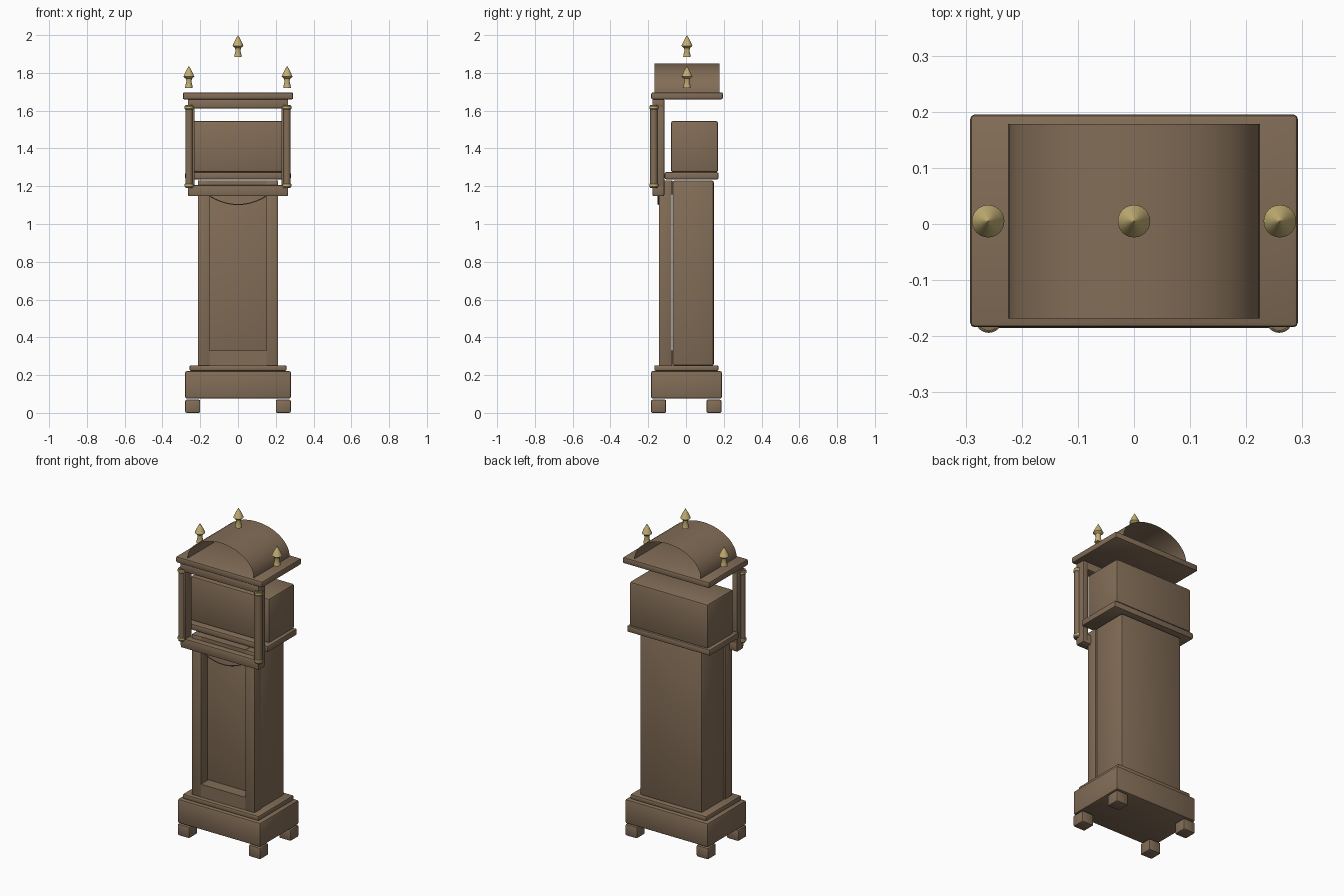
import bpy, bmesh, math

cube = bpy.data.objects.get("Cube")
if cube:
    bpy.data.objects.remove(cube, do_unlink=True)


def make_material(name, rgb):
    mat = bpy.data.materials.new(name)
    mat.use_nodes = True
    mat.diffuse_color = (*rgb, 1)
    mat.node_tree.nodes["Principled BSDF"].inputs["Base Color"].default_value = (*rgb, 1)
    return mat


WOOD = make_material("brown wood", (0.225, 0.153, 0.095))
BRASS = make_material("brass", (0.56, 0.44, 0.18))


def finish(name, bm, mat, angle=35):
    mesh = bpy.data.meshes.new(name)
    bm.to_mesh(mesh)
    bm.free()
    mesh.materials.append(mat)
    obj = bpy.data.objects.new(name, mesh)
    bpy.context.collection.objects.link(obj)
    bpy.ops.object.select_all(action='DESELECT')
    obj.select_set(True)
    bpy.context.view_layer.objects.active = obj
    bpy.ops.object.shade_smooth_by_angle(angle=math.radians(angle))
    return obj


def box(name, x, y, z, bevel=0.008):
    """Rounded box between the given (min, max) pairs."""
    bm = bmesh.new()
    bmesh.ops.create_cube(bm, size=1)
    for v in bm.verts:
        v.co = [lo + (c + 0.5) * (hi - lo) for c, (lo, hi) in zip(v.co, (x, y, z))]
    if bevel:
        bmesh.ops.bevel(bm, geom=bm.edges[:], offset=bevel, segments=2,
                        profile=0.5, affect='EDGES')
    return finish(name, bm, WOOD)


def wide_box(name, half, y, z, bevel=0.008):
    return box(name, (-half, half), y, z, bevel)


def turned(name, profile, at, mat, sides=24):
    """Lathe a (radius, height) profile around a vertical axis."""
    bm = bmesh.new()
    rings = []
    for r, h in profile:
        rings.append([bm.verts.new((at[0] + r * math.cos(math.tau * i / sides),
                                    at[1] + r * math.sin(math.tau * i / sides),
                                    at[2] + h)) for i in range(sides)])
    for a, b in zip(rings, rings[1:]):
        for i in range(sides):
            j = (i + 1) % sides
            bm.faces.new((a[i], a[j], b[j], b[i]))
    bm.faces.new(rings[0][::-1])
    bm.faces.new(rings[-1])
    bmesh.ops.remove_doubles(bm, verts=bm.verts, dist=1e-5)
    return finish(name, bm, mat)


SIDES = (("right", -1), ("left", 1))


def span(side, a, b):
    return tuple(sorted((side * a, side * b)))


# Feet and plinth
for label, s in SIDES:
    box(f"front_{label}_foot", span(s, 0.2, 0.28), (-0.185, -0.105), (0, 0.07))
    box(f"back_{label}_foot", span(s, 0.2, 0.28), (0.108, 0.188), (0, 0.07))
wide_box("plinth", 0.28, (-0.185, 0.19), (0.075, 0.222), 0.01)
wide_box("plinth_moulding", 0.257, (-0.168, 0.172), (0.222, 0.252))

# Trunk with an open frame around the recessed front panel
wide_box("trunk", 0.21, (-0.072, 0.147), (0.25, 1.23), 0.01)
for label, s in SIDES:
    box(f"{label}_trunk_stile", span(s, 0.15, 0.212), (-0.143, -0.076), (0.25, 1.23), 0.003)
wide_box("trunk_bottom_rail", 0.15, (-0.143, -0.072), (0.25, 0.33), 0)
wide_box("trunk_top_rail", 0.15, (-0.143, -0.072), (1.155, 1.23), 0)

# Thin curved trim hanging under the hood rail
curve = bpy.data.curves.new("panel_arc_trim", 'CURVE')
curve.dimensions = '3D'
curve.bevel_depth = 0.003
curve.bevel_resolution = 1
spline = curve.splines.new('POLY')
steps = 20
spline.points.add(steps)
for i, p in enumerate(spline.points):
    t = 2 * i / steps - 1
    p.co = (0.15 * t, -0.147, 1.103 + 0.045 * t * t, 1)
curve.materials.append(WOOD)
trim = bpy.data.objects.new("panel_arc_trim", curve)
bpy.context.collection.objects.link(trim)

# Hood
wide_box("hood_moulding", 0.28, (-0.113, 0.172), (1.236, 1.274))
wide_box("hood_case", 0.265, (-0.08, 0.17), (1.274, 1.545), 0.012)
HOOD_Y = (-0.178, -0.115)
wide_box("hood_bottom_rail", 0.265, HOOD_Y, (1.147, 1.207))
wide_box("hood_top_rail", 0.265, HOOD_Y, (1.612, 1.662))
for label, s in SIDES:
    box(f"{label}_hood_post", span(s, 0.23, 0.265), HOOD_Y, (1.16, 1.66), 0.004)
    turned(f"{label}_column", [(0.02, 1.19), (0.02, 1.63)], (s * 0.259, -0.17, 0), WOOD)
    for part, z in (("lower", 1.195), ("upper", 1.607)):
        turned(f"{label}_{part}_column_collar",
               [(0.021, 0), (0.024, 0.004), (0.024, 0.016), (0.021, 0.02)],
               (s * 0.259, -0.17, z), BRASS)

# Cornice and open barrel-shaped roof
wide_box("cornice", 0.292, (-0.184, 0.195), (1.66, 1.697))
bm = bmesh.new()
segments = 32
rows = []
for i in range(segments + 1):
    a = math.pi * i / segments
    x, z = 0.224 * math.cos(a), 1.695 + 0.155 * math.sin(a)
    rows.append([bm.verts.new((x, y, z)) for y in (-0.168, 0.178)])
for a, b in zip(rows, rows[1:]):
    bm.faces.new((a[0], b[0], b[1], a[1]))
bmesh.ops.recalc_face_normals(bm, faces=bm.faces)
if sum(f.normal.z for f in bm.faces) < 0:
    bmesh.ops.reverse_faces(bm, faces=bm.faces)
finish("arched_roof", bm, WOOD)

# Finials
FINIAL = [(0.02, 0), (0.019, 0.01), (0.013, 0.035), (0.017, 0.05),
          (0.029, 0.06), (0.018, 0.085), (0, 0.117)]
for label, x, z in (("right", -0.26, 1.72), ("centre", 0, 1.883), ("left", 0.26, 1.72)):
    profile = FINIAL[:-1] + [(0.0005, FINIAL[-1][1])]
    turned(f"{label}_finial", profile, (x, 0.005, z), BRASS)
